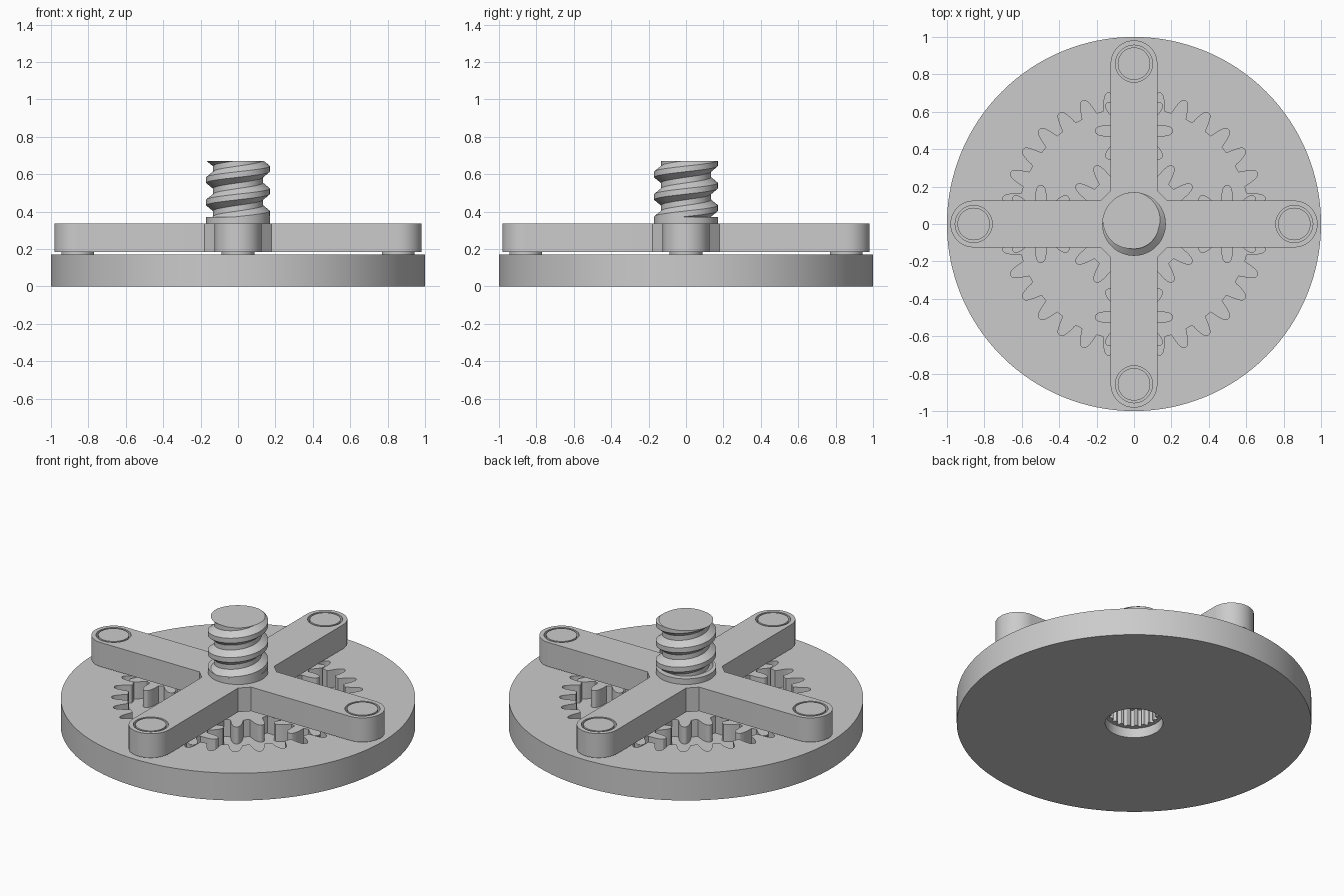
import bpy, bmesh, math
from math import sin, cos, pi, radians
from mathutils import Vector

old = bpy.data.objects.get("Cube")
if old:
    bpy.data.objects.remove(old, do_unlink=True)

GREY = (0.6, 0.6, 0.6, 1)
grey = bpy.data.materials.new("plain grey")
grey.use_nodes = True
grey.diffuse_color = GREY
grey.node_tree.nodes["Principled BSDF"].inputs["Base Color"].default_value = GREY


def finish(name, bm, place=(0, 0, 0)):
    bmesh.ops.recalc_face_normals(bm, faces=bm.faces)
    mesh = bpy.data.meshes.new(name)
    bm.to_mesh(mesh)
    bm.free()
    mesh.materials.append(grey)
    ob = bpy.data.objects.new(name, mesh)
    ob.location = place
    bpy.context.collection.objects.link(ob)
    bpy.ops.object.select_all(action='DESELECT')
    ob.select_set(True)
    bpy.context.view_layer.objects.active = ob
    bpy.ops.object.shade_smooth_by_angle(angle=radians(30))
    return ob


def polar(r, a):
    return Vector((r * cos(a), r * sin(a), 0))


def circle(r, n=64, cx=0, cy=0):
    return [polar(r, 2 * pi * i / n) + Vector((cx, cy, 0)) for i in range(n)]


def prism(name, loops, z0, z1, place=(0, 0, 0)):
    """Extrude an outline; further loops become holes."""
    bm = bmesh.new()
    edges = []
    for loop in loops:
        vs = [bm.verts.new((p.x, p.y, z0)) for p in loop]
        edges += [bm.edges.new((vs[i - 1], vs[i])) for i in range(len(vs))]
    bmesh.ops.triangle_fill(bm, use_beauty=True, use_dissolve=False, edges=edges)
    ext = bmesh.ops.extrude_face_region(bm, geom=list(bm.faces), use_keep_orig=True)
    top = [g for g in ext["geom"] if isinstance(g, bmesh.types.BMVert)]
    bmesh.ops.translate(bm, verts=top, vec=(0, 0, z1 - z0))
    return finish(name, bm, place)


def gear(teeth, pitch_r, inner, outer, turn=0.0):
    """Rounded tooth outline: half-width as a share of the tooth step, by height."""
    half = [(0, 0.34), (0.15, 0.30), (0.5, 0.24), (0.8, 0.165), (0.95, 0.10), (1, 0.04)]
    tooth = [(h, -w) for h, w in half] + [(h, w) for h, w in reversed(half)]
    step = 2 * pi / teeth
    return [polar(pitch_r - inner + h * (inner + outer), turn + step * (k + w))
            for k in range(teeth) for h, w in tooth]


# Shared dimensions
MODULE = 0.0415
FLOOR, PLATE_TOP = 0.06, 0.17
ARM_BOTTOM, ARM_TOP = 0.185, 0.335
PIN_DIST, ARM_HALF = 0.857, 0.125
DEEP, SHORT = 1.2 * MODULE, MODULE
sun_r, planet_r, ring_r = 8 * MODULE, 4 * MODULE, 16 * MODULE

# Housing: floor with centre hole, internally toothed ring
prism("housing_floor", [circle(1, 128), circle(0.163)], 0, FLOOR)
prism("ring_gear", [circle(1, 128), gear(32, ring_r, SHORT, DEEP)], FLOOR, PLATE_TOP)

# Sun gear with splined bore
bore = gear(20, 0.135, 0.008, 0.008)
prism("sun_gear", [gear(16, sun_r, DEEP, SHORT, pi / 16), bore], FLOOR, PLATE_TOP - 0.004)

# Planet gears
for k in range(4):
    prism(f"planet_gear_{k + 1}", [gear(8, planet_r, DEEP, SHORT)], FLOOR,
          PLATE_TOP - 0.004, polar(sun_r + planet_r, k * pi / 2))

# Carrier: four round-ended arms in one outline, with chamfered inner corners
outline, holes = [], []
for k in range(4):
    spin = k * pi / 2
    arm = [Vector((0.178, -ARM_HALF, 0))]
    arm += [polar(ARM_HALF, -pi / 2 + pi * i / 24) + Vector((PIN_DIST, 0, 0)) for i in range(25)]
    arm.append(Vector((0.178, ARM_HALF, 0)))
    outline += [polar(p.length, math.atan2(p.y, p.x) + spin) for p in arm]
    c = polar(PIN_DIST, spin)
    holes.append(circle(0.099, 48, c.x, c.y))
prism("carrier_arms", [outline] + holes, ARM_BOTTOM, ARM_TOP)

# Pins through the arm ends, resting on the housing
for k in range(4):
    prism(f"arm_pin_{k + 1}", [circle(0.087, 48)], PLATE_TOP, ARM_TOP, polar(PIN_DIST, k * pi / 2))

# Collar under the threaded shaft
COLLAR_TOP, SHAFT_TOP = 0.37, 0.67
prism("shaft_collar", [circle(0.17)], ARM_TOP, COLLAR_TOP)

# Threaded shaft: helical strip trimmed flat at both ends
PITCH, CREST, CORE, SEG, TURNS = 0.12, 0.17, 0.133, 64, 6
bm = bmesh.new()
section = [(-0.015, CREST), (0.015, CREST), (0.045, CORE), (0.075, CORE)]
start = SHAFT_TOP - 4 * PITCH
rows = []
for i in range(SEG * TURNS + 1):
    a = radians(125) + 2 * pi * i / SEG
    z = start + PITCH * i / SEG
    rows.append([bm.verts.new(polar(r, a) + Vector((0, 0, z + dz))) for dz, r in section])
for i in range(SEG * (TURNS - 1)):
    a = rows[i] + [rows[i + SEG][0]]
    b = rows[i + 1] + [rows[i + 1 + SEG][0]]
    for j in range(4):
        bm.faces.new((a[j], b[j], b[j + 1], a[j + 1]))
for z, up in ((COLLAR_TOP - 0.005, -1), (SHAFT_TOP, 1)):
    cut = bmesh.ops.bisect_plane(bm, geom=bm.verts[:] + bm.edges[:] + bm.faces[:], dist=1e-5,
                                 plane_co=(0, 0, z), plane_no=(0, 0, up), clear_outer=True)
    rim = [g for g in cut["geom_cut"] if isinstance(g, bmesh.types.BMEdge)]
    bmesh.ops.triangle_fill(bm, use_beauty=True, edges=rim)
finish("threaded_shaft", bm)
